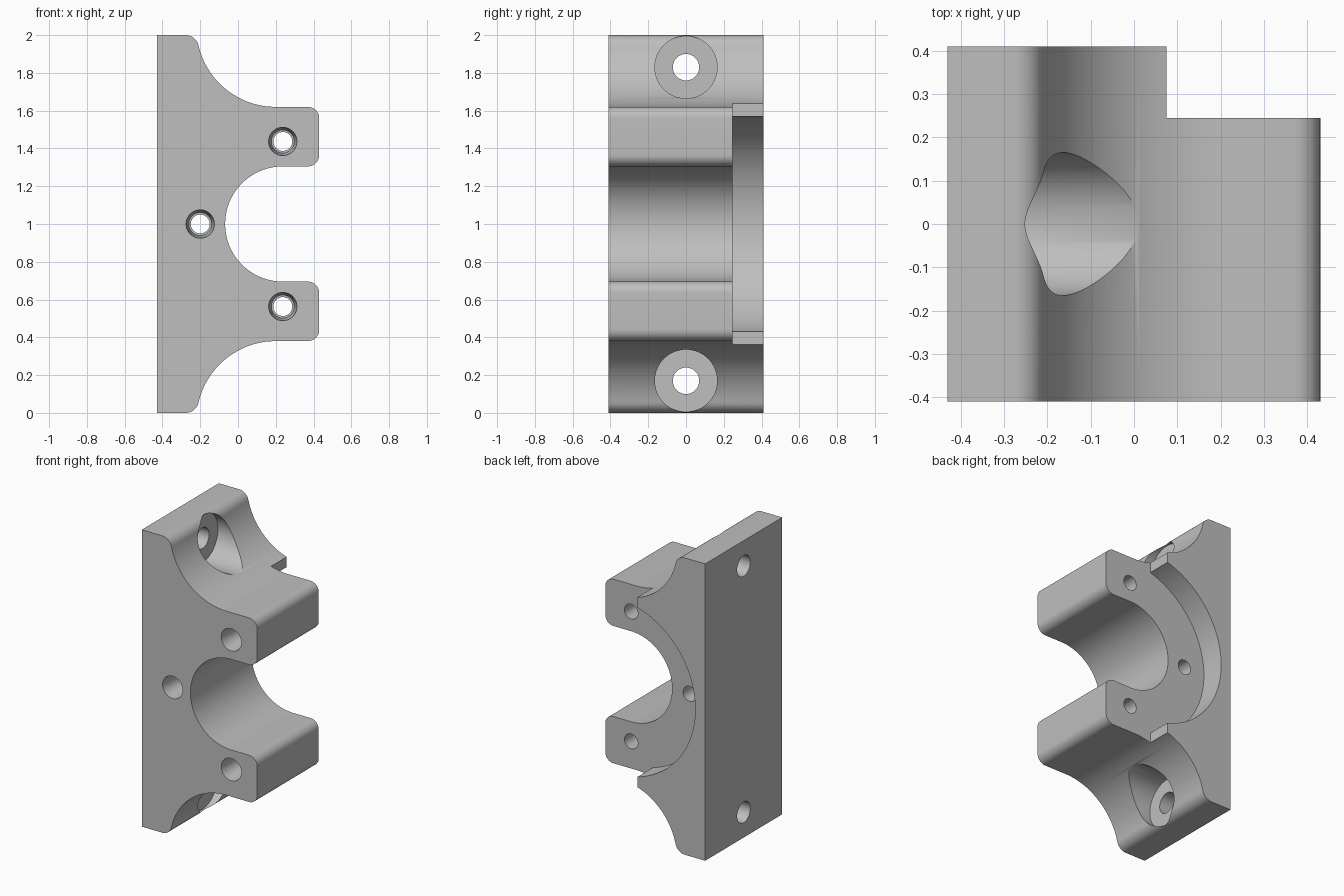
import bpy, bmesh
from math import pi, cos, sin, radians, atan2, sqrt
from mathutils import Matrix, Vector

if "Cube" in bpy.data.objects:
    bpy.data.objects.remove(bpy.data.objects["Cube"], do_unlink=True)

BACK, FRONT, MID = 0.41, -0.41, 1.0
BORE_X, BORE_R, BOLT_R = 0.237, 0.305, 0.437
LEDGE_Y = 0.245

grey = bpy.data.materials.new("plain grey")
grey.use_nodes = True
colour = (0.52, 0.52, 0.52, 1)
grey.diffuse_color = colour
grey.node_tree.nodes["Principled BSDF"].inputs["Base Color"].default_value = colour


def arc(cx, cz, r, start, end, n):
    """Points on an arc in the x-z plane, angles in degrees."""
    angles = [radians(start + (end - start) * i / n) for i in range(n + 1)]
    return [(cx + r * cos(a), cz + r * sin(a)) for a in angles]


def make_object(name, bm):
    bmesh.ops.recalc_face_normals(bm, faces=bm.faces)
    mesh = bpy.data.meshes.new(name)
    bm.to_mesh(mesh)
    bm.free()
    mesh.materials.append(grey)
    obj = bpy.data.objects.new(name, mesh)
    bpy.context.collection.objects.link(obj)
    return obj


def extrude_profile(name, points, y0, y1):
    bm = bmesh.new()
    face = bm.faces.new([bm.verts.new((x, y0, z)) for x, z in points])
    new = bmesh.ops.extrude_face_region(bm, geom=[face])["geom"]
    bmesh.ops.translate(bm, vec=(0, y1 - y0, 0),
                        verts=[v for v in new if isinstance(v, bmesh.types.BMVert)])
    return make_object(name, bm)


def turned_cutter(name, origin, axis, steps, n=64):
    """Solid of revolution; steps are (distance along axis, radius)."""
    bm = bmesh.new()
    turn = Matrix.Translation(origin) @ Vector(axis).to_track_quat('Z', 'Y').to_matrix().to_4x4()
    rings = [[bm.verts.new(turn @ Vector((r * cos(2 * pi * i / n), r * sin(2 * pi * i / n), d)))
              for i in range(n)] for d, r in steps]
    for a, b in zip(rings, rings[1:]):
        for i in range(n):
            j = (i + 1) % n
            bm.faces.new((a[i], a[j], b[j], b[i]))
    bm.faces.new(rings[0])
    bm.faces.new(rings[-1])
    return make_object(name, bm)


# Upper half of the side profile: shoulder, concave sweep, arm, half bore
sweep_x, sweep_z, sweep_r, fillet = 0.2, 1.04, 0.42, 0.07
dz = sweep_z - (1 - fillet)
dx = sqrt((sweep_r + fillet) ** 2 - dz ** 2)
tilt = atan2(dz, dx) * 180 / pi
arm_top, tip, corner = sweep_z - sweep_r, 0.43, 0.06
half = [(-0.43, 1.0)]
half += arc(sweep_x - dx, 1 - fillet, fillet, 90, tilt, 10)
half += arc(sweep_x, sweep_z, sweep_r, 180 + tilt, 270, 32)[1:]
half += arc(tip - corner, arm_top - corner, corner, 90, 0, 10)
half += arc(tip - corner, BORE_R + corner, corner, 0, -90, 10)
half += arc(BORE_X, 0, BORE_R, 90, 180, 32)
profile = [(x, MID + z) for x, z in half]
profile += [(x, MID - z) for x, z in reversed(half[:-1])]
bracket = extrude_profile("bracket", profile, FRONT, BACK)

# Recess in the back: a round pocket plus clearance around the arms
cutters = [
    turned_cutter("pocket_cutter", (BORE_X, LEDGE_Y, MID), (0, 1, 0), [(0, 0.593), (0.4, 0.593)], 128),
    extrude_profile("arm_clearance_cutter",
                    [(0.075, 0.2), (0.7, 0.2), (0.7, 1.8), (0.075, 1.8)], LEDGE_Y, 0.6),
]

# Three stepped holes around the bore, wide at the front
for angle in (90, 180, 270):
    a = radians(angle)
    origin = (BORE_X + BOLT_R * cos(a), FRONT, MID + BOLT_R * sin(a))
    cutters.append(turned_cutter("insert_hole_cutter", origin, (0, 1, 0),
                                 [(-0.1, 0.075), (0, 0.075), (0.16, 0.061), (0.161, 0.05), (1.0, 0.05)], 40))

# Two counterbored mounting holes through the back plate
for side in (-1, 1):
    cutters.append(turned_cutter("mounting_hole_cutter", (-0.265, 0, MID + side * 0.83), (1, 0, 0),
                                 [(-0.4, 0.07), (0, 0.07), (0, 0.165), (0.6, 0.165)]))

# Cut everything out, then discard the cutters
bpy.context.view_layer.objects.active = bracket
for cutter in cutters:
    mod = bracket.modifiers.new("cut", 'BOOLEAN')
    mod.operation, mod.solver, mod.object = 'DIFFERENCE', 'EXACT', cutter
    bpy.ops.object.modifier_apply(modifier=mod.name)
    bpy.data.objects.remove(cutter, do_unlink=True)

bpy.ops.object.select_all(action='DESELECT')
bracket.select_set(True)
bpy.ops.object.shade_smooth_by_angle(angle=radians(30))
